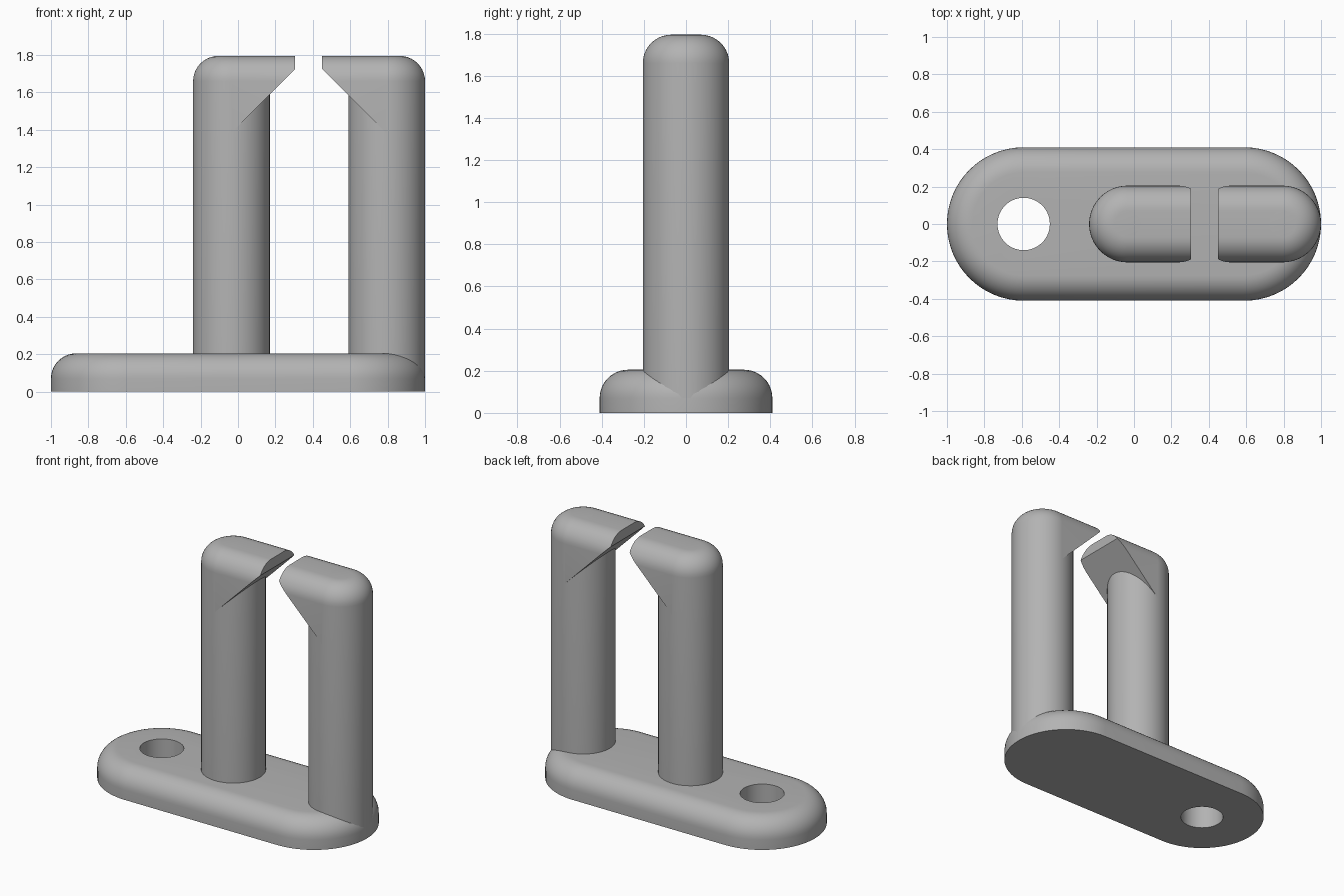
import bpy, bmesh
from math import pi, sin, cos, radians
from mathutils import Vector

cube = bpy.data.objects.get("Cube")
if cube:
    bpy.data.objects.remove(cube, do_unlink=True)

grey = bpy.data.materials.new("plain grey")
grey.use_nodes = True
colour = (0.45, 0.45, 0.45, 1)
grey.diffuse_color = colour
grey.node_tree.nodes["Principled BSDF"].inputs["Base Color"].default_value = colour

FILLET = 0.135
POST_R = 0.205
TOP = 1.795
PLATE_R, PLATE_X, PLATE_H = 0.41, 0.59, 0.205
STEPS = 10


def finish(name, bm):
    bmesh.ops.recalc_face_normals(bm, faces=bm.faces)
    mesh = bpy.data.meshes.new(name)
    bm.to_mesh(mesh)
    bm.free()
    obj = bpy.data.objects.new(name, mesh)
    bpy.context.collection.objects.link(obj)
    mesh.materials.append(grey)
    return obj


def smooth(obj):
    bpy.ops.object.select_all(action='DESELECT')
    obj.select_set(True)
    bpy.context.view_layer.objects.active = obj
    bpy.ops.object.shade_smooth_by_angle(angle=radians(30))


def rounded_levels(height):
    """Inset and height pairs of a quarter-round top edge."""
    angles = [i * pi / 2 / STEPS for i in range(STEPS + 1)]
    return [(FILLET * (1 - cos(a)), height - FILLET * (1 - sin(a))) for a in angles]


def capsule_slab(name, x, half, radius, bottom, levels, segs=32):
    """Upright slot-shaped solid; half = 0 makes a round post."""
    bm = bmesh.new()
    rings = []
    for inset, z in [(0, bottom)] + levels:
        r = radius - inset
        ring = []
        for side in (1, -1):
            for i in range(segs + (1 if half else 0)):
                a = -pi / 2 + pi * i / segs
                ring.append(bm.verts.new((x + side * (half + r * cos(a)), side * r * sin(a), z)))
        rings.append(ring)
    for low, high in zip(rings, rings[1:]):
        for i in range(len(low)):
            j = (i + 1) % len(low)
            bm.faces.new((low[i], low[j], high[j], high[i]))
    bm.faces.new(rings[0])
    bm.faces.new(rings[-1])
    return finish(name, bm)


# Base plate with a bolt hole
plate = capsule_slab("base_plate", 0, PLATE_X, PLATE_R, 0, rounded_levels(PLATE_H))
cutter = capsule_slab("hole_cutter", -PLATE_X, 0, 0.14, -0.2, [(0, 0.5)])
cutter.hide_render = True
cut = plate.modifiers.new("bolt_hole", 'BOOLEAN')
cut.operation, cut.solver, cut.object = 'DIFFERENCE', 'EXACT', cutter
bpy.context.view_layer.objects.active = plate
bpy.ops.object.modifier_apply(modifier=cut.name)
bpy.data.objects.remove(cutter, do_unlink=True)
smooth(plate)


def hook_arm(name, x, end, direction):
    """Rounded bar reaching from the post, undercut at 45 degrees."""
    side = [(POST_R - inset, z) for inset, z in rounded_levels(TOP)]
    section = [(POST_R, 1.3)] + side
    section += [(-y, z) for y, z in reversed(section)]
    bm = bmesh.new()
    near, far = [[bm.verts.new((px, y, z)) for y, z in section] for px in (x, end)]
    for i in range(len(section)):
        j = (i + 1) % len(section)
        bm.faces.new((near[i], near[j], far[j], far[i]))
    bm.faces.new(near)
    bm.faces.new(far)
    # Slice off the material below the slanted underside
    cut = bmesh.ops.bisect_plane(bm, geom=bm.verts[:] + bm.edges[:] + bm.faces[:],
                                 plane_co=Vector((end, 0, 1.725)),
                                 plane_no=Vector((direction, 0, -1)), clear_outer=True)
    edges = [e for e in cut["geom_cut"] if isinstance(e, bmesh.types.BMEdge)]
    bmesh.ops.edgeloop_fill(bm, edges=edges)
    # Open the hidden end inside the post
    hidden = [f for f in bm.faces if all(abs(v.co.x - x) < 1e-4 for v in f.verts)]
    bmesh.ops.delete(bm, geom=hidden, context='FACES')
    return finish(name, bm)


# Two posts whose arms point at each other across a narrow gap
for label, x, end, direction in (("right", -0.035, 0.305, 1), ("left", 0.795, 0.45, -1)):
    smooth(capsule_slab(label + "_post", x, 0, POST_R, 0.03, rounded_levels(TOP)))
    smooth(hook_arm(label + "_arm", x, end, direction))
